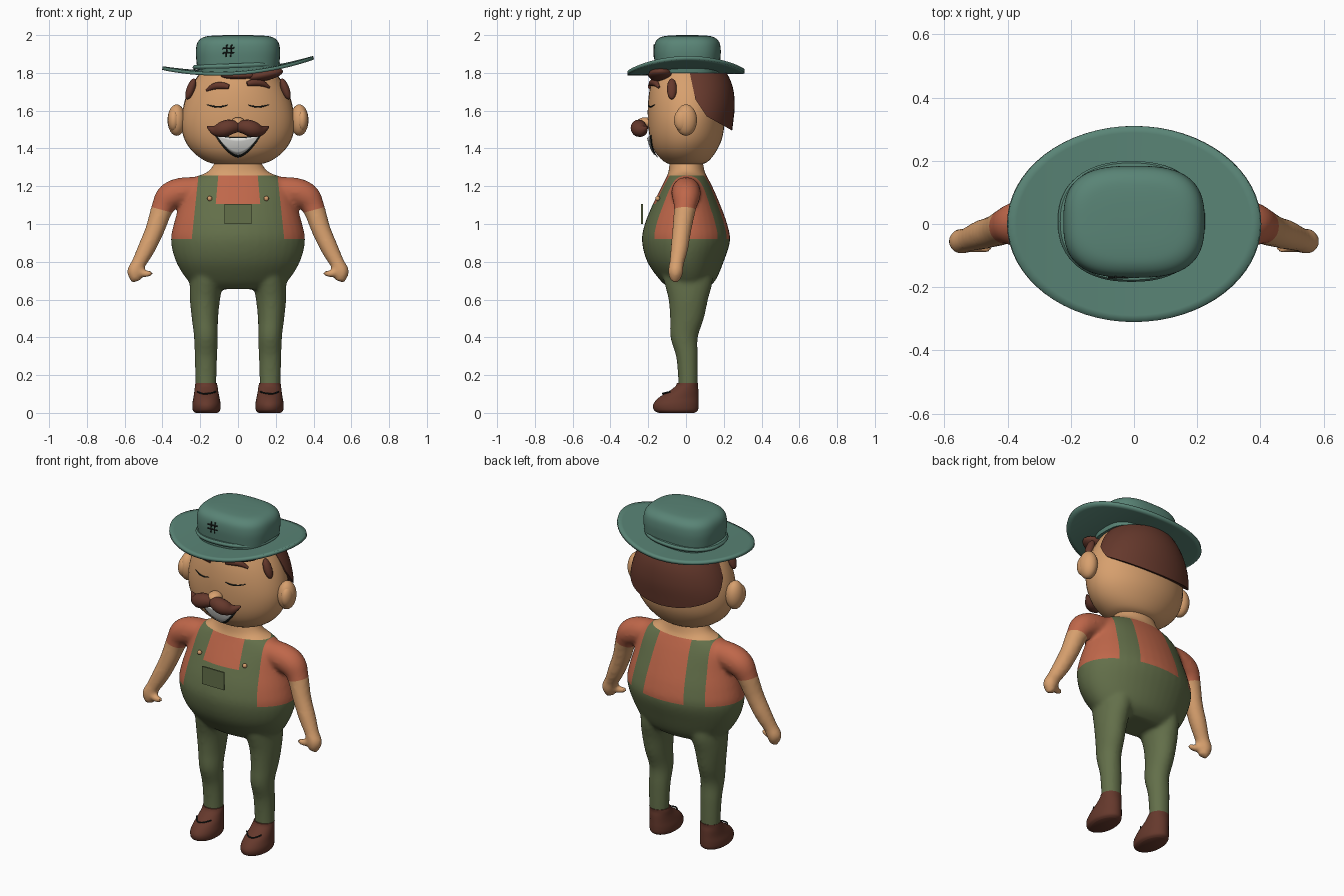
import bpy, bmesh, math
from mathutils import Vector

if "Cube" in bpy.data.objects:
    bpy.data.objects.remove(bpy.data.objects["Cube"])


def material(name, rgb):
    m = bpy.data.materials.new(name)
    m.diffuse_color = (*rgb, 1)
    m.use_nodes = True
    m.node_tree.nodes["Principled BSDF"].inputs["Base Color"].default_value = m.diffuse_color
    return m


SKIN = material("skin", (0.68, 0.35, 0.155))
SHIRT = material("shirt_red", (0.52, 0.135, 0.068))
GREEN = material("overall_green", (0.125, 0.16, 0.068))
HAT = material("hat_teal", (0.10, 0.23, 0.18))
BROWN = material("brown", (0.13, 0.04, 0.025))
WHITE = material("teeth_white", (0.75, 0.75, 0.72))
DARK = material("dark_line", (0.012, 0.016, 0.014))


def smooth(rows, n=5):
    """Catmull-Rom interpolation of table rows."""
    out = []
    for i in range(len(rows) - 1):
        a, b, c, d = (rows[max(i - 1, 0)], rows[i], rows[i + 1], rows[min(i + 2, len(rows) - 1)])
        for k in range(n):
            t = k / n
            out.append([0.5 * (2 * q + (r - p) * t + (2 * p - 5 * q + 4 * r - s) * t * t
                               + (3 * q - p - 3 * r + s) * t ** 3) for p, q, r, s in zip(a, b, c, d)])
    return out + [list(rows[-1])]


def skin_rings(bm, rings):
    vs = [[bm.verts.new(p) for p in ring] for ring in rings]
    n = len(vs[0])
    for a, b in zip(vs, vs[1:]):
        for i in range(n):
            j = (i + 1) % n
            bm.faces.new((a[i], a[j], b[j], b[i]))
    bm.faces.new(vs[0][::-1])
    bm.faces.new(vs[-1])


def loft(bm, rows, power=2.0, n=40):
    """Stacked horizontal rings: cx, cy, z, rx, ry."""
    def sp(v):
        return math.copysign(abs(v) ** (2 / power), v)
    angles = [2 * math.pi * i / n for i in range(n)]
    skin_rings(bm, [[(cx + rx * sp(math.cos(a)), cy + ry * sp(math.sin(a)), z) for a in angles]
                    for cx, cy, z, rx, ry in smooth(rows)])


def tube(bm, rows, n=16, k=5):
    """Round tube along points: x, y, z, radius."""
    pts = smooth(rows, k)
    rings = []
    for i, p in enumerate(pts):
        t = (Vector(pts[min(i + 1, len(pts) - 1)][:3]) - Vector(pts[max(i - 1, 0)][:3])).normalized()
        u = t.cross(Vector((0, 1, 0))).normalized()
        v = t.cross(u)
        rings.append([Vector(p[:3]) + p[3] * (math.cos(a) * u + math.sin(a) * v)
                      for a in (2 * math.pi * j / n for j in range(n))])
    skin_rings(bm, rings)


def finish(name, bm, *mats):
    bmesh.ops.recalc_face_normals(bm, faces=bm.faces)
    me = bpy.data.meshes.new(name)
    bm.to_mesh(me)
    bm.free()
    for m in mats:
        me.materials.append(m)
    ob = bpy.data.objects.new(name, me)
    bpy.context.collection.objects.link(ob)
    return ob


def part(name, builder, rows, mat, **kw):
    bm = bmesh.new()
    builder(bm, rows, **kw)
    return finish(name, bm, mat)


def ball(name, loc, size, mat, tilt=0):
    bm = bmesh.new()
    bmesh.ops.create_uvsphere(bm, u_segments=28, v_segments=16, radius=1)
    ob = finish(name, bm, mat)
    ob.location, ob.scale, ob.rotation_euler = loc, size, (0, tilt, 0)
    return ob


def flip(rows, s):
    return [(s * r[0], *r[1:]) for r in rows]


SIDES = ((1, "right"), (-1, "left"))

# Body: torso, legs and arms fused into one soft skin
TORSO = [(0, 0.01, 0.655, 0.20, 0.09), (0, 0.01, 0.70, 0.265, 0.145), (0, -0.003, 0.80, 0.328, 0.202),
         (0, 0, 0.91, 0.355, 0.233), (0, 0, 1.0, 0.340, 0.218), (0, 0.002, 1.1, 0.310, 0.180),
         (0, 0.005, 1.19, 0.285, 0.138), (0, 0.005, 1.245, 0.235, 0.110),
         (0, 0.003, 1.28, 0.155, 0.095), (0, 0, 1.36, 0.105, 0.085)]
LEG = [(0.17, 0.01, 0.13, 0.055, 0.052), (0.17, 0.01, 0.2, 0.057, 0.053), (0.17, 0.005, 0.3, 0.060, 0.058),
       (0.17, -0.01, 0.4, 0.063, 0.073), (0.175, 0.005, 0.5, 0.070, 0.090),
       (0.175, 0.012, 0.6, 0.080, 0.105), (0.165, 0.012, 0.7, 0.090, 0.13), (0.15, 0, 0.8, 0.10, 0.14)]
ARM = [(0.19, 0, 1.175, 0.075), (0.30, 0, 1.168, 0.078), (0.365, 0, 1.14, 0.074), (0.402, -0.006, 1.08, 0.059),
       (0.44, -0.022, 0.97, 0.051), (0.485, -0.035, 0.87, 0.047), (0.527, -0.05, 0.79, 0.039),
       (0.547, -0.055, 0.745, 0.041), (0.54, -0.06, 0.695, 0.024)]
THUMB = [(0.545, -0.058, 0.765, 0.028), (0.495, -0.07, 0.735, 0.021), (0.452, -0.08, 0.745, 0.014)]
bm = bmesh.new()
loft(bm, TORSO)
for s, _ in SIDES:
    loft(bm, flip(LEG, s), n=24)
    tube(bm, flip(ARM, s))
    tube(bm, flip(THUMB, s))
body = finish("body", bm)
rm = body.modifiers.new("fuse", 'REMESH')
rm.mode, rm.voxel_size = 'VOXEL', 0.011
sm = body.modifiers.new("soften", 'SMOOTH')
sm.factor, sm.iterations = 0.5, 8
fused = bpy.data.meshes.new_from_object(body.evaluated_get(bpy.context.evaluated_depsgraph_get()))
body.modifiers.clear()
bm = bmesh.new()
bm.from_mesh(fused)


# Garment borders: clean cuts, then colour by region
def edge_x(line, z):
    (x0, z0), (x1, z1) = line
    return x0 + (z - z0) * (x1 - x0) / (z1 - z0)


OUTER, INNER = ((0.21, 1.25), (0.245, 0.92)), ((0.105, 1.25), (0.118, 1.105))
SLEEVE = ((0.33, 1.055), (0.46, 1.09))
WAIST, BIB, NECK = 0.92, 1.105, 1.257
cuts = [((0, z), (1, z)) for z in (WAIST, BIB, NECK)]
for line in (OUTER, INNER, SLEEVE):
    cuts += [line, tuple((-x, z) for x, z in line)]
for (x0, z0), (x1, z1) in cuts:
    bmesh.ops.bisect_plane(bm, geom=bm.verts[:] + bm.edges[:] + bm.faces[:], dist=1e-5,
                           plane_co=(x0, 0, z0), plane_no=Vector((z1 - z0, 0, x0 - x1)).normalized())
for f in bm.faces:
    c = f.calc_center_median()
    x, z = abs(c.x), c.z
    on_arm = x > 0.335 + (1.06 - z) * 0.25
    below_sleeve = edge_x(SLEEVE, z) > x - 0 and z < 1.1
    below_sleeve = z < 1.055 + (x - 0.33) * 0.035 / 0.13
    if z > NECK or (on_arm and below_sleeve):
        f.material_index = 0
    elif z < WAIST or edge_x(INNER, z) < x < edge_x(OUTER, z) or (c.y < 0 and z < BIB and x < 0.2):
        f.material_index = 2
    else:
        f.material_index = 1
bm.to_mesh(body.data)
bm.free()
for m in (SKIN, SHIRT, GREEN):
    body.data.materials.append(m)

# Head
HEAD = [(0, 0, 1.312, 0.09, 0.07), (0, 0, 1.33, 0.165, 0.115), (0, -0.003, 1.38, 0.237, 0.16),
        (0, 0, 1.45, 0.284, 0.19), (0, 0.002, 1.54, 0.301, 0.203), (0, 0.006, 1.64, 0.284, 0.207),
        (0, 0.006, 1.74, 0.24, 0.192), (0, 0, 1.83, 0.17, 0.15), (0, 0, 1.89, 0.08, 0.08)]
part("head", loft, HEAD, SKIN)
FINE = smooth(HEAD)


def face_y(x, z):
    for a, b in zip(FINE, FINE[1:]):
        if a[2] <= z <= b[2]:
            t = (z - a[2]) / (b[2] - a[2])
            _, cy, _, rx, ry = [p + (q - p) * t for p, q in zip(a, b)]
            return cy - ry * math.sqrt(max(0, 1 - (x / rx) ** 2))


def on_face(rows, lift):
    return [(x, face_y(x, z) - lift, z, r) for x, z, r in rows]


# Back hair: shifted head shell trimmed along a curved hairline
bm = bmesh.new()
loft(bm, [(cx, cy + 0.045, z, rx * 1.01, ry) for cx, cy, z, rx, ry in HEAD])
line = [(0.02, 1.80), (0.05, 1.66), (0.11, 1.57), (0.235, 1.50)]
trims = [((0, y, z), (0, z - z2, y2 - y)) for (y, z), (y2, z2) in zip(line, line[1:])]
for co, no in trims + [((0, 0, 1.80), (0, 0, -1))]:
    bmesh.ops.bisect_plane(bm, geom=bm.verts[:] + bm.edges[:] + bm.faces[:], plane_co=co,
                           plane_no=Vector(no).normalized(), clear_inner=True)
    bmesh.ops.holes_fill(bm, edges=bm.edges[:])
finish("back_hair", bm, BROWN)
ball("hair_tuft_large", (0.14, -0.135, 1.79), (0.10, 0.065, 0.032), BROWN, -0.2)
ball("hair_tuft_small", (0.0, -0.16, 1.785), (0.09, 0.04, 0.02), BROWN)

# Face details, ears and moustache
ball("nose", (0, -0.215, 1.535), (0.04, 0.047, 0.03), SKIN)
for s, side in SIDES:
    ball(side + "_ear", (s * 0.325, 0, 1.55), (0.048, 0.058, 0.083), SKIN)
    ball(side + "_inner_ear", (s * 0.34, -0.018, 1.55), (0.032, 0.046, 0.06), SKIN)
    ball(side + "_sideburn", (s * 0.25, -0.075, 1.715), (0.022, 0.026, 0.058), BROWN, -s * 0.35)
    up = 0.008 * s
    part(side + "_brow", tube, flip(on_face([(0.048, 1.733 + up, 0.012), (0.08, 1.74 + up, 0.018),
         (0.125, 1.737 + up, 0.017), (0.168, 1.715 + up, 0.006)], 0.004), s), BROWN)
    part(side + "_eye", tube, flip(on_face([(0.055, 1.63, 0.002), (0.085, 1.622, 0.004), (0.125, 1.622, 0.004),
         (0.165, 1.632, 0.002)], 0.002), s), DARK, n=8)
    part(side + "_moustache", tube, flip([(-0.005, -0.24, 1.512, 0.024), (0.04, -0.25, 1.513, 0.040),
         (0.08, -0.247, 1.502, 0.042), (0.12, -0.23, 1.495, 0.028), (0.162, -0.205, 1.515, 0.005)], s), BROWN)


def smile(name, half, top, bottom, lift, mat):
    bm = bmesh.new()
    grid = []
    for i in range(21):
        t = i / 10 - 1
        hi, lo = top + 0.012 * t * t, bottom + (top + 0.01 - bottom) * abs(t) ** 1.7
        zs = [lo + (hi - lo) * j / 5 for j in range(6)]
        grid.append([bm.verts.new((half * t, face_y(half * t, z) - lift, z)) for z in zs])
    for a, b in zip(grid, grid[1:]):
        for j in range(5):
            bm.faces.new((a[j], b[j], b[j + 1], a[j + 1]))
    ob = finish(name, bm, mat)
    ob.modifiers.new("thickness", 'SOLIDIFY').thickness = 0.004


smile("mouth_rim", 0.122, 1.46, 1.355, 0.006, DARK)
smile("teeth", 0.108, 1.455, 1.368, 0.011, WHITE)

# Hat: wavy brim, soft square crown, band and stitches
bm = bmesh.new()
N, K = 64, 8
rings = []
for k in range(K + 1):
    r = 0.45 + 0.55 * k / K
    ring = []
    for i in range(N):
        x, y = r * math.cos(2 * math.pi * i / N), r * math.sin(2 * math.pi * i / N)
        ring.append(bm.verts.new((0.4 * x, 0.31 * y, 1.803 + 0.0275 * x + 0.05 * x * x + 0.005 * y)))
    rings.append(ring)
for a, b in zip(rings, rings[1:]):
    for i in range(N):
        bm.faces.new((a[i], b[i], b[(i + 1) % N], a[(i + 1) % N]))
brim = finish("hat_brim", bm, HAT)
sol = brim.modifiers.new("thickness", 'SOLIDIFY')
sol.thickness, sol.offset = 0.018, 0
part("hat_crown", loft, [(0, 0.007, 1.80, 0.212, 0.168), (0, 0.007, 1.86, 0.220, 0.174),
     (0, 0.007, 1.92, 0.223, 0.177), (0, 0.007, 1.965, 0.212, 0.168), (0, 0.007, 1.99, 0.18, 0.138),
     (0, 0.007, 1.998, 0.12, 0.09), (0, 0.007, 2.0, 0.02, 0.015)], HAT, power=2.8, n=64)
band = part("hat_band", loft, [(0, 0, -0.012, 0.225, 0.185), (0, 0, 0, 0.233, 0.191),
            (0, 0, 0.012, 0.225, 0.185)], HAT, power=2.3, n=64)
band.location, band.rotation_euler = (-0.008, 0.008, 1.838), (0, -0.04, 0)
for i, o in enumerate((-0.012, 0.012)):
    part(f"upright_stitch_{i}", tube, [(-0.05 + o, -0.168, 1.885, 0.004), (-0.046 + o, -0.168, 1.95, 0.004)], DARK, n=8)
    part(f"cross_stitch_{i}", tube, [(-0.082, -0.169, 1.917 + o, 0.004), (-0.018, -0.169, 1.92 + o, 0.004)], DARK, n=8)

# Pocket and strap buttons
bm = bmesh.new()
bmesh.ops.create_cube(bm, size=1)
pocket = finish("bib_pocket", bm, GREEN)
pocket.location, pocket.scale = (0, -0.233, 1.053), (0.144, 0.009, 0.105)
for s, side in SIDES:
    ball(side + "_button", (s * 0.15, -0.15, 1.135), (0.013, 0.012, 0.013), SKIN)

# Shoes with laces
SHOE = [(0.167, -0.05, 0.0, 0.058, 0.095), (0.167, -0.053, 0.014, 0.072, 0.116), (0.167, -0.053, 0.045, 0.075, 0.120),
        (0.167, -0.039, 0.08, 0.069, 0.106), (0.168, -0.012, 0.115, 0.063, 0.078),
        (0.168, 0.003, 0.14, 0.060, 0.060), (0.169, 0.008, 0.157, 0.057, 0.056)]
for s, side in SIDES:
    part(side + "_shoe", loft, flip(SHOE, s), BROWN, n=32)
    part(side + "_lace", tube, flip([(0.118, -0.085, 0.112, 0.004), (0.15, -0.12, 0.104, 0.004),
         (0.185, -0.12, 0.102, 0.004), (0.215, -0.085, 0.112, 0.004)], s), DARK, n=8)

# Smooth shading with crisp trims
for ob in bpy.context.scene.objects:
    ob.select_set(True)
bpy.context.view_layer.objects.active = body
bpy.ops.object.shade_smooth_by_angle(angle=math.radians(40))
